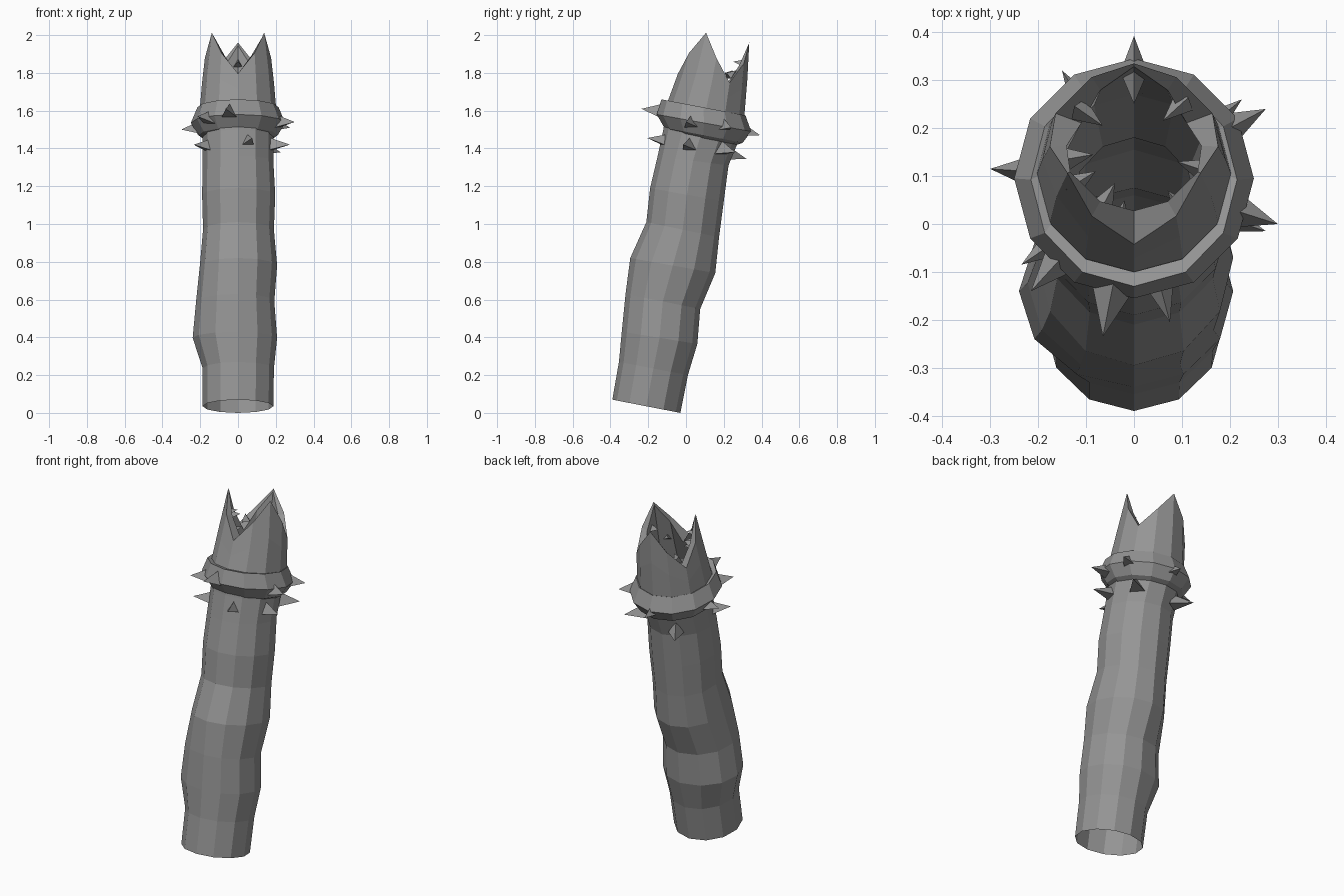
import bpy, bmesh, math
from mathutils import Vector

old = bpy.data.objects.get("Cube")
if old:
    bpy.data.objects.remove(old, do_unlink=True)

SIDES = 12
grey = bpy.data.materials.new("stone_grey")
grey.use_nodes = True
grey.diffuse_color = (0.3, 0.3, 0.3, 1)
grey.node_tree.nodes["Principled BSDF"].inputs["Base Color"].default_value = (0.3, 0.3, 0.3, 1)


def finish(name, bm):
    mesh = bpy.data.meshes.new(name)
    bm.to_mesh(mesh)
    bm.free()
    mesh.materials.append(grey)
    obj = bpy.data.objects.new(name, mesh)
    bpy.context.collection.objects.link(obj)
    return obj


def ring(fy, fz, by, bz, right=0.19, left=0.19):
    """Tilted ring given its front point, back point and side half widths."""
    pts = []
    for i in range(SIDES):
        a = math.tau * i / SIDES
        s, c = math.sin(a), math.cos(a)
        k = (1 + c) / 2
        pts.append(Vector((s * (left if s > 0 else right),
                           fy + (by - fy) * k, fz + (bz - fz) * k)))
    return pts


def loft(name, rings):
    """Skin consecutive rings with quads, leaving both ends open."""
    bm = bmesh.new()
    loops = [[bm.verts.new(p) for p in r] for r in rings]
    for lo, hi in zip(loops, loops[1:]):
        for i in range(SIDES):
            j = (i + 1) % SIDES
            bm.faces.new((lo[j], lo[i], hi[i], hi[j]))
    return finish(name, bm)


# Leaning segmented body
loft("body", [
    ring(-0.39, 0.07, -0.03, 0.0, 0.187, 0.187),
    ring(-0.355, 0.27, 0.01, 0.2, 0.187, 0.19),
    ring(-0.34, 0.43, 0.06, 0.365, 0.24, 0.207),
    ring(-0.32, 0.63, 0.075, 0.55, 0.222, 0.192),
    ring(-0.295, 0.82, 0.155, 0.74, 0.202, 0.207),
    ring(-0.21, 1.01, 0.175, 0.93, 0.185, 0.19),
    ring(-0.19, 1.19, 0.2, 1.12, 0.19, 0.197),
    ring(-0.15, 1.36, 0.225, 1.31, 0.187, 0.187),
    ring(-0.12, 1.5, 0.27, 1.42, 0.187, 0.187),
    ring(-0.1, 1.62, 0.3, 1.54),
])

# Bevelled collar around the neck
loft("collar", [
    ring(-0.09, 1.49, 0.27, 1.42, 0.185, 0.185),
    ring(-0.115, 1.51, 0.3, 1.43, 0.21, 0.21),
    ring(-0.155, 1.58, 0.345, 1.49, 0.25, 0.25),
    ring(-0.13, 1.66, 0.315, 1.575, 0.215, 0.215),
    ring(-0.1, 1.65, 0.3, 1.57, 0.2, 0.2),
])

# Three-jawed head: rim heights repeat peak, slope, valley, slope
base = ring(-0.1, 1.64, 0.308, 1.56, 0.203, 0.203)
middle = ring(-0.03, 1.83, 0.325, 1.77, 0.186, 0.186)
top = ring(0.03, 2.03, 0.335, 1.96, 0.16, 0.16)
throat = ring(-0.1, 1.28, 0.18, 1.22, 0.13, 0.13)


def on_head(i, t):
    if t < 0.5:
        return base[i].lerp(middle[i], t * 2)
    return middle[i].lerp(top[i], t * 2 - 1)


heights = (1.0, 0.7, 0.41, 0.7)
inset = (0.04, 0.2, 0.33, 0.2)
low, rim, lip = [], [], []
for i in range(SIDES):
    low.append(on_head(i, heights[i % 4] * 0.5))
    p = on_head(i, heights[i % 4])
    rim.append(p)
    centre = Vector((0, 0.17, p.z))
    lip.append(p.lerp(centre, inset[i % 4]) - Vector((0, 0, 0.015)))
gullet = [p.lerp(Vector((0, 0.1, p.z)), 0.18) for p in base]
loft("head", [base, low, rim, lip, gullet, throat])


def spike(name, tip, foot, radius):
    """Three-sided pyramid with one base corner upward."""
    tip, foot = Vector(tip), Vector(foot)
    axis = (tip - foot).normalized()
    side = axis.cross(Vector((0, 0, 1))).normalized()
    up = side.cross(axis)
    bm = bmesh.new()
    corners = []
    for k in range(3):
        a = math.tau * k / 3
        corners.append(bm.verts.new(foot + radius * (up * math.cos(a) + side * math.sin(a))))
    point = bm.verts.new(tip)
    bm.faces.new(corners)
    for k in range(3):
        bm.faces.new((corners[k], corners[(k + 1) % 3], point))
    bmesh.ops.recalc_face_normals(bm, faces=bm.faces)
    finish(name, bm)


# Outer spikes: one row on the collar, one on the neck just below
collar_tips = [(-0.065, -0.235, 1.61), (0.3, 0.0, 1.54), (0.275, 0.24, 1.51),
               (0, 0.392, 1.47), (-0.3, 0.115, 1.5), (-0.215, -0.14, 1.57)]
neck_tips = [(0.075, -0.205, 1.455), (0.275, -0.015, 1.42), (0.225, 0.26, 1.38),
             (-0.15, 0.32, 1.345), (-0.235, -0.085, 1.42)]
for label, tips, centre_y, reach in (("collar", collar_tips, 0.095, 0.105),
                                     ("neck", neck_tips, 0.075, 0.12)):
    for n, tip in enumerate(tips):
        out = Vector((tip[0], tip[1] - centre_y, 0)).normalized()
        out.z = -0.2 * out.y
        spike(f"{label}_spike_{n + 1}", tip, Vector(tip) - out * reach, 0.048)

# Teeth on the inside of each jaw, pointing at the mouth's middle
teeth = [(0, 0.25, 1.86), (-0.065, 0.205, 1.8), (0.06, 0.215, 1.8),
         (-0.085, 0.145, 1.86), (-0.08, 0.11, 1.9), (-0.04, 0.085, 1.82),
         (-0.02, 0.05, 1.77), (0.09, 0.13, 1.87), (0.07, 0.07, 1.8)]
for n, tip in enumerate(teeth):
    out = Vector((tip[0], tip[1] - 0.16, 0)).normalized()
    out.z = -0.25
    spike(f"tooth_{n + 1}", tip, Vector(tip) + out * 0.065, 0.03)
